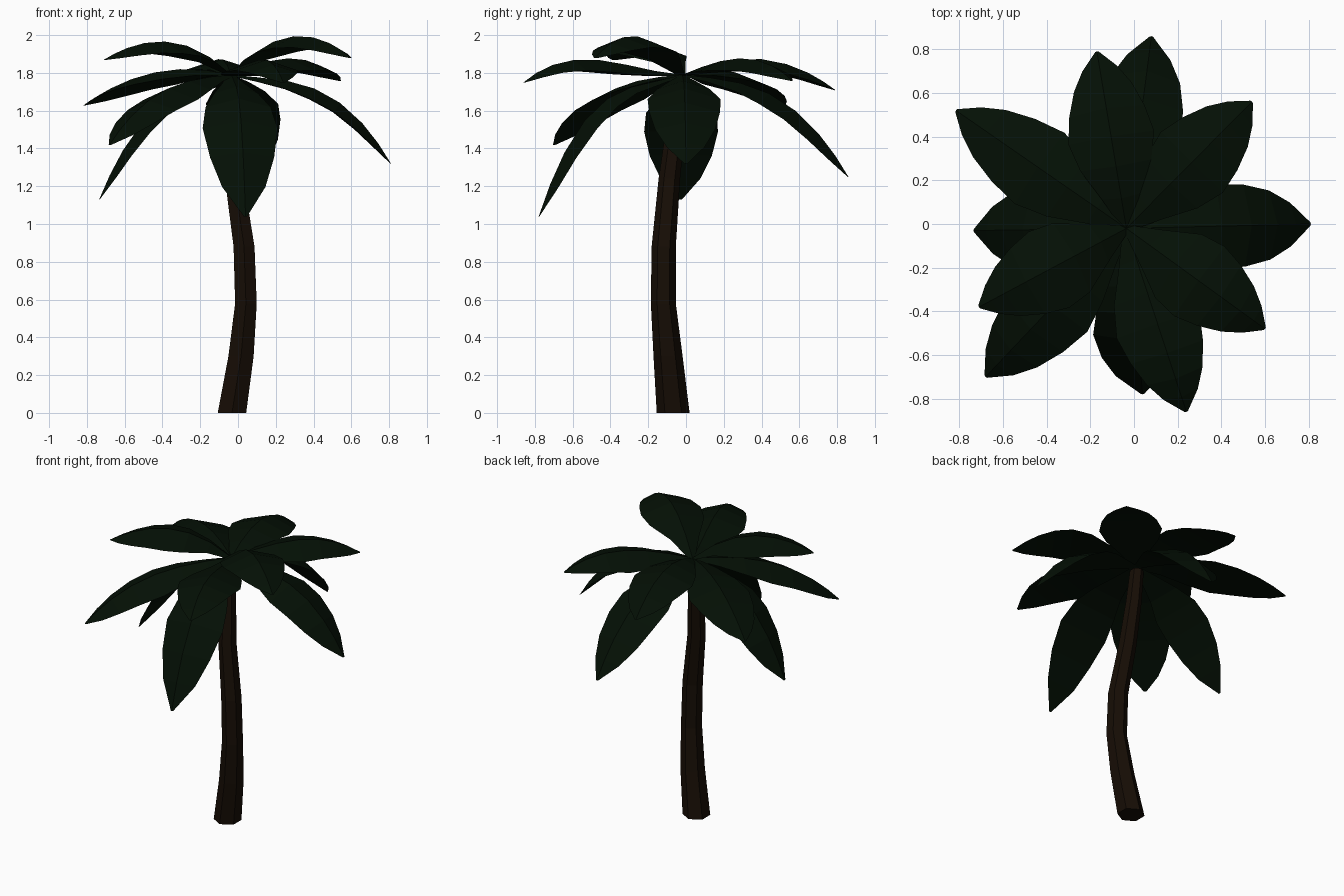
import bpy, bmesh, math
from mathutils import Vector

if "Cube" in bpy.data.objects:
    bpy.data.objects.remove(bpy.data.objects["Cube"])


def material(name, rgb):
    m = bpy.data.materials.new(name)
    m.diffuse_color = (*rgb, 1)
    m.use_nodes = True
    m.node_tree.nodes["Principled BSDF"].inputs["Base Color"].default_value = m.diffuse_color
    return m


def finish(name, bm, mat):
    bmesh.ops.recalc_face_normals(bm, faces=bm.faces)
    me = bpy.data.meshes.new(name)
    bm.to_mesh(me)
    bm.free()
    me.materials.append(mat)
    ob = bpy.data.objects.new(name, me)
    bpy.context.collection.objects.link(ob)
    return ob


bark = material("bark", (0.008, 0.004, 0.0015))
green = material("leaf_green", (0.0012, 0.005, 0.0015))

# Curved hexagonal trunk: x, y, z, radius
rings = [(-0.032, -0.068, 0.0, 0.087), (0.016, -0.095, 0.3, 0.077),
         (0.042, -0.12, 0.58, 0.066), (0.032, -0.118, 0.88, 0.064),
         (-0.02, -0.088, 1.24, 0.057), (-0.04, -0.05, 1.55, 0.05),
         (-0.04, -0.02, 1.76, 0.044)]
bm = bmesh.new()
loops = []
for x, y, z, r in rings:
    loops.append([bm.verts.new((x + r * math.cos(math.radians(30 + 60 * k)),
                                y + r * math.sin(math.radians(30 + 60 * k)), z))
                  for k in range(6)])
for a, b in zip(loops, loops[1:]):
    for k in range(6):
        n = (k + 1) % 6
        bm.faces.new((a[k], a[n], b[n], b[k]))
bm.faces.new(loops[0][::-1])
bm.faces.new(loops[-1])
finish("trunk", bm, bark)

# Leaf blade half width along its length
WIDTH = [(0, 0.02), (0.2, 0.10), (0.4, 0.19), (0.52, 0.2),
         (0.74, 0.16), (0.89, 0.095), (1, 0.008)]
ROOT = Vector((-0.035, -0.02, 1.79))


def half_width(t):
    for (t0, w0), (t1, w1) in zip(WIDTH, WIDTH[1:]):
        if t <= t1:
            return w0 + (w1 - w0) * (t - t0) / (t1 - t0)
    return WIDTH[-1][1]


def rib_height(d, z1, z2, z3):
    # cubic through heights at 0, 1/3, 2/3 and 1 of the reach
    u = 3 * d
    return (-ROOT.z * (u - 1) * (u - 2) * (u - 3) / 6 + z1 * u * (u - 2) * (u - 3) / 2
            - z2 * u * (u - 1) * (u - 3) / 2 + z3 * u * (u - 1) * (u - 2) / 6)


def leaf(index, tx, ty, z1, z2, z3):
    flat = Vector((tx - ROOT.x, ty - ROOT.y, 0))
    side = Vector((-flat.y, flat.x, 0)).normalized()
    ds = [0, 0.17, 0.35, 0.52, 0.68, 0.82, 0.92, 1]
    pts = [Vector((ROOT.x, ROOT.y, 0)) + flat * d + Vector((0, 0, rib_height(d, z1, z2, z3)))
           for d in ds]
    arc = [0]
    for a, b in zip(pts, pts[1:]):
        arc.append(arc[-1] + (b - a).length)
    bm = bmesh.new()
    rows = []
    for i, p in enumerate(pts):
        tan = (pts[min(i + 1, len(pts) - 1)] - pts[max(i - 1, 0)]).normalized()
        up = tan.cross(side)
        up = -up if up.z < 0 else up
        w = half_width(arc[i] / arc[-1])
        rows.append([bm.verts.new(p + side * w * s - up * 0.32 * w * abs(s))
                     for s in (-1, 0, 1)])
    # ridged top, flat underside, closed ends
    for a, b in zip(rows, rows[1:]):
        for k in range(3):
            n = (k + 1) % 3
            bm.faces.new((a[k], b[k], b[n], a[n]))
    bm.faces.new(rows[0])
    bm.faces.new(rows[-1][::-1])
    finish(f"leaf_{index:02d}", bm, green)


# Leaf tips (x, y) and midrib heights at 1/3, 2/3 and the tip
leaves = [(-0.815, 0.52, 1.82, 1.77, 1.63), (-0.735, -0.03, 1.71, 1.54, 1.13),
          (-0.71, -0.38, 1.94, 1.96, 1.87), (-0.68, -0.70, 1.76, 1.66, 1.42),
          (0.04, -0.78, 1.73, 1.56, 1.04), (0.24, -0.86, 1.84, 1.87, 1.75),
          (0.60, -0.48, 1.96, 1.99, 1.88), (0.81, 0.0, 1.76, 1.65, 1.32),
          (0.54, 0.56, 1.86, 1.87, 1.76), (0.08, 0.86, 1.75, 1.61, 1.25),
          (-0.17, 0.79, 1.87, 1.85, 1.71)]
for i, spec in enumerate(leaves, 1):
    leaf(i, *spec)
